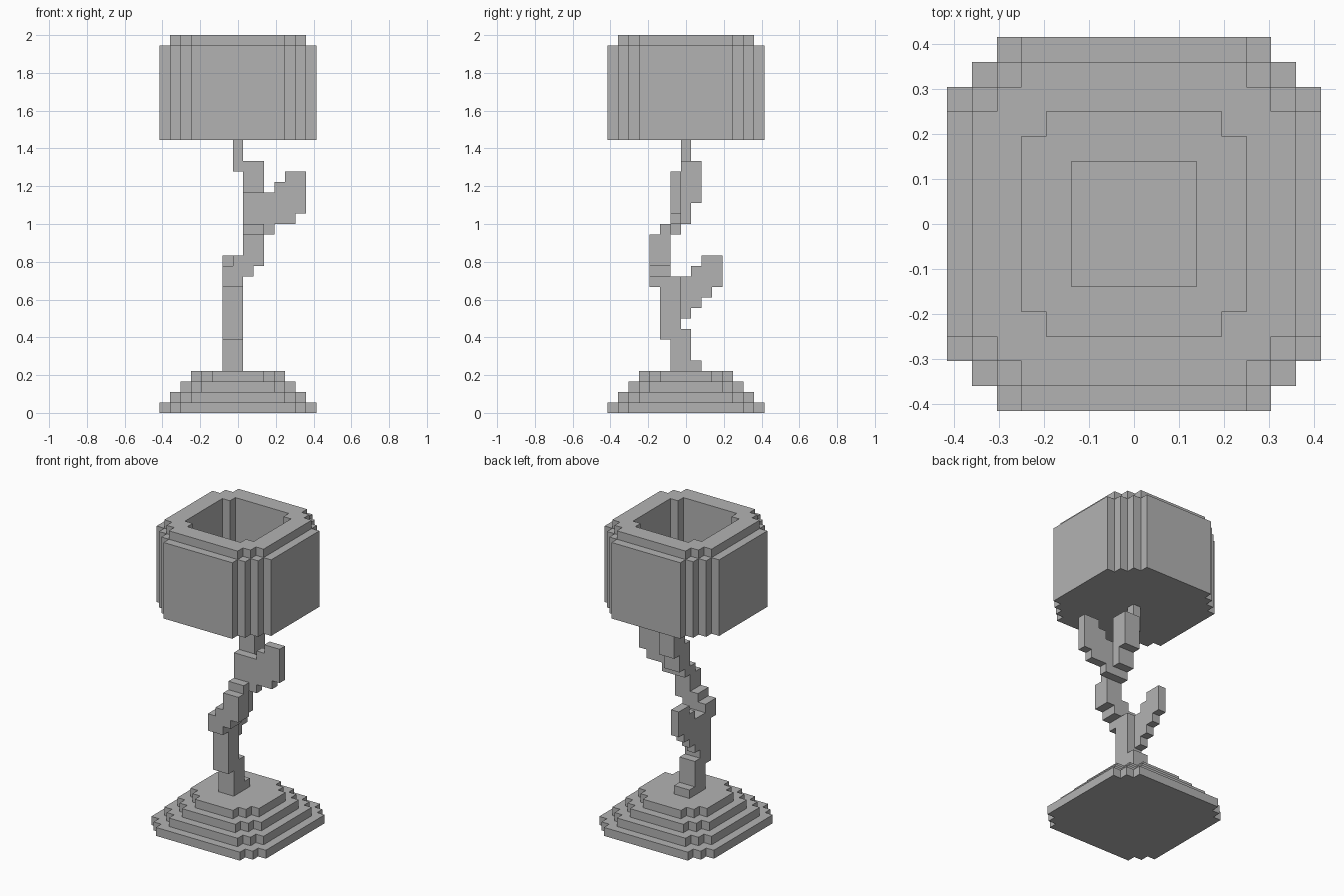
import bpy
import bmesh
from mathutils import Vector

V = 1 / 18  # edge length of one cube

cube = bpy.data.objects.get("Cube")
if cube:
    bpy.data.objects.remove(cube, do_unlink=True)

grey = bpy.data.materials.new("plain grey")
grey.use_nodes = True
colour = (0.45, 0.45, 0.45, 1)
grey.diffuse_color = colour
grey.node_tree.nodes["Principled BSDF"].inputs["Base Color"].default_value = colour


def block(x0, x1, y0, y1, z0, z1):
    """All cells in an inclusive box of cells."""
    return {(x, y, z) for x in range(x0, x1 + 1)
            for y in range(y0, y1 + 1) for z in range(z0, z1 + 1)}


def stepped(reach, flat, z0, z1):
    """Square plan with stair-cut corners: flat shrinks as reach grows."""
    cells = set()
    for a in range(flat, reach + 1):
        b = reach + flat - a
        cells |= block(-a, a, -b, b, z0, z1)
    return cells


def build(name, cells):
    """Skin a set of cells, keeping only exposed faces."""
    bm = bmesh.new()
    for cell in cells:
        for axis in range(3):
            for sign in (-1, 1):
                n = Vector((0, 0, 0))
                n[axis] = sign
                c = Vector(cell)
                if tuple(int(i) for i in c + n) in cells:
                    continue
                u = Vector((0, 0, 0))
                u[(axis + 1) % 3] = 0.5
                w = n.cross(u)
                mid = c + n / 2 + Vector((0, 0, 0.5))
                corners = (-u - w, u - w, u + w, w - u)
                bm.faces.new([bm.verts.new((mid + k) * V) for k in corners])
    bmesh.ops.remove_doubles(bm, verts=bm.verts, dist=V / 100)
    bmesh.ops.dissolve_limit(bm, angle_limit=0.02, verts=bm.verts, edges=bm.edges)
    mesh = bpy.data.meshes.new(name)
    bm.to_mesh(mesh)
    bm.free()
    mesh.materials.append(grey)
    bpy.context.collection.objects.link(bpy.data.objects.new(name, mesh))


# Four-tier foot
base = set()
for tier in range(4):
    base |= stepped(7 - tier, 5 - tier, tier, tier)
build("base", base)

# Hollow shade with a narrower rim and a sunken floor
shade = stepped(7, 4, 26, 34) | stepped(6, 4, 35, 35)
shade -= stepped(4, 3, 28, 35) | block(-2, 2, -2, 2, 27, 27)
build("shade", shade)

# Crooked trunk, from the root to the shade
trunk = block(-1, 0, -1, 1, 4, 4) | block(-1, 0, -1, 0, 5, 7)
trunk |= block(-1, 0, -2, -1, 7, 12)
trunk |= block(-1, 0, -3, -2, 12, 12) | block(-1, 1, -3, -2, 13, 13)
trunk |= block(0, 2, -3, -2, 14, 14) | block(1, 2, -3, -2, 15, 16)
trunk |= block(1, 2, -2, -1, 17, 17) | block(1, 2, -1, 0, 18, 20)
trunk |= block(1, 2, 0, 1, 20, 23) | block(0, 0, 0, 0, 23, 25)
build("trunk", trunk)

# Lower branch, rising to the back
lower = block(-1, -1, 0, 0, 9, 12) | block(-1, -1, 1, 1, 10, 13)
lower |= block(-1, -1, 2, 2, 11, 14) | block(-1, -1, 3, 3, 12, 14)
build("back_branch", lower)

# Upper branch, rising to the left side
upper = block(3, 3, -1, -1, 17, 20) | block(4, 4, -1, -1, 18, 21)
upper |= block(5, 5, -1, -1, 18, 22) | block(6, 6, -1, -1, 19, 22)
build("left_branch", upper)
